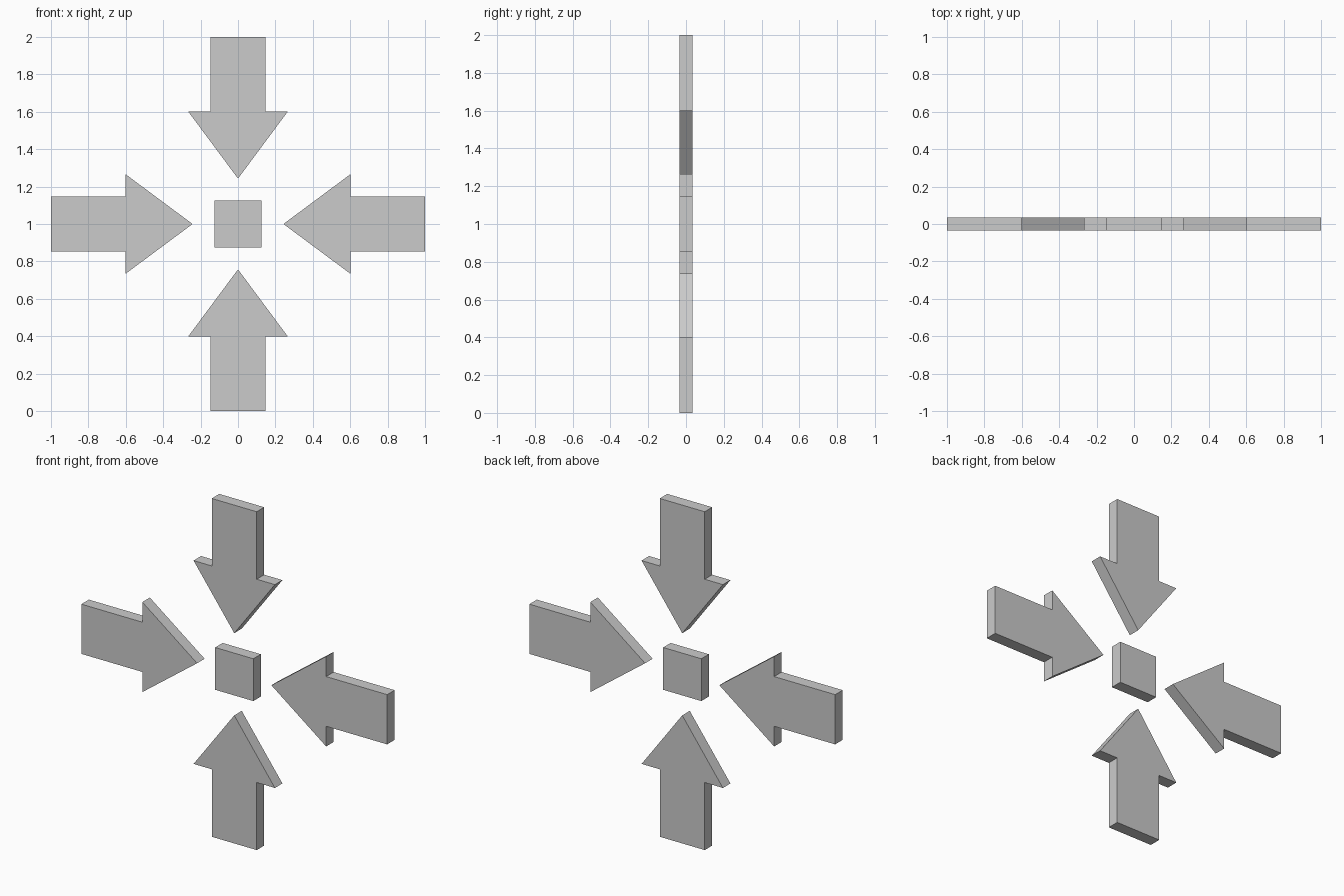
import bpy, bmesh
from math import pi
from mathutils import Matrix, Vector

if "Cube" in bpy.data.objects:
    bpy.data.objects.remove(bpy.data.objects["Cube"])

HALF_DEPTH = 0.035
CENTRE = Vector((0, 0, 1))


def plate(name, profile, angle=0):
    """Extrude an XZ profile through the thickness, turned about the centre."""
    bm = bmesh.new()
    face = bm.faces.new([bm.verts.new((x, -HALF_DEPTH, z)) for x, z in profile])
    new = bmesh.ops.extrude_face_region(bm, geom=[face])["geom"]
    bmesh.ops.translate(bm, vec=(0, 2 * HALF_DEPTH, 0),
                        verts=[v for v in new if isinstance(v, bmesh.types.BMVert)])
    bmesh.ops.transform(bm, verts=bm.verts, matrix=Matrix.Translation(CENTRE) @ Matrix.Rotation(angle, 4, 'Y'))
    bmesh.ops.recalc_face_normals(bm, faces=bm.faces)
    mesh = bpy.data.meshes.new(name)
    bm.to_mesh(mesh)
    bm.free()
    obj = bpy.data.objects.new(name, mesh)
    bpy.context.collection.objects.link(obj)


# Arrow above the centre, pointing down at it
TIP, NECK, TAIL = 0.243, 0.601, 1.0
HEAD, SHAFT = 0.266, 0.147
arrow = [(0, TIP), (HEAD, NECK), (SHAFT, NECK), (SHAFT, TAIL),
         (-SHAFT, TAIL), (-SHAFT, NECK), (-HEAD, NECK)]

# Four arrows around the centre
for i, side in enumerate(("top", "right", "bottom", "left")):
    plate(side + "_arrow", arrow, i * pi / 2)

# Square centre block
s = 0.125
plate("centre_block", [(-s, -s), (s, -s), (s, s), (-s, s)])
